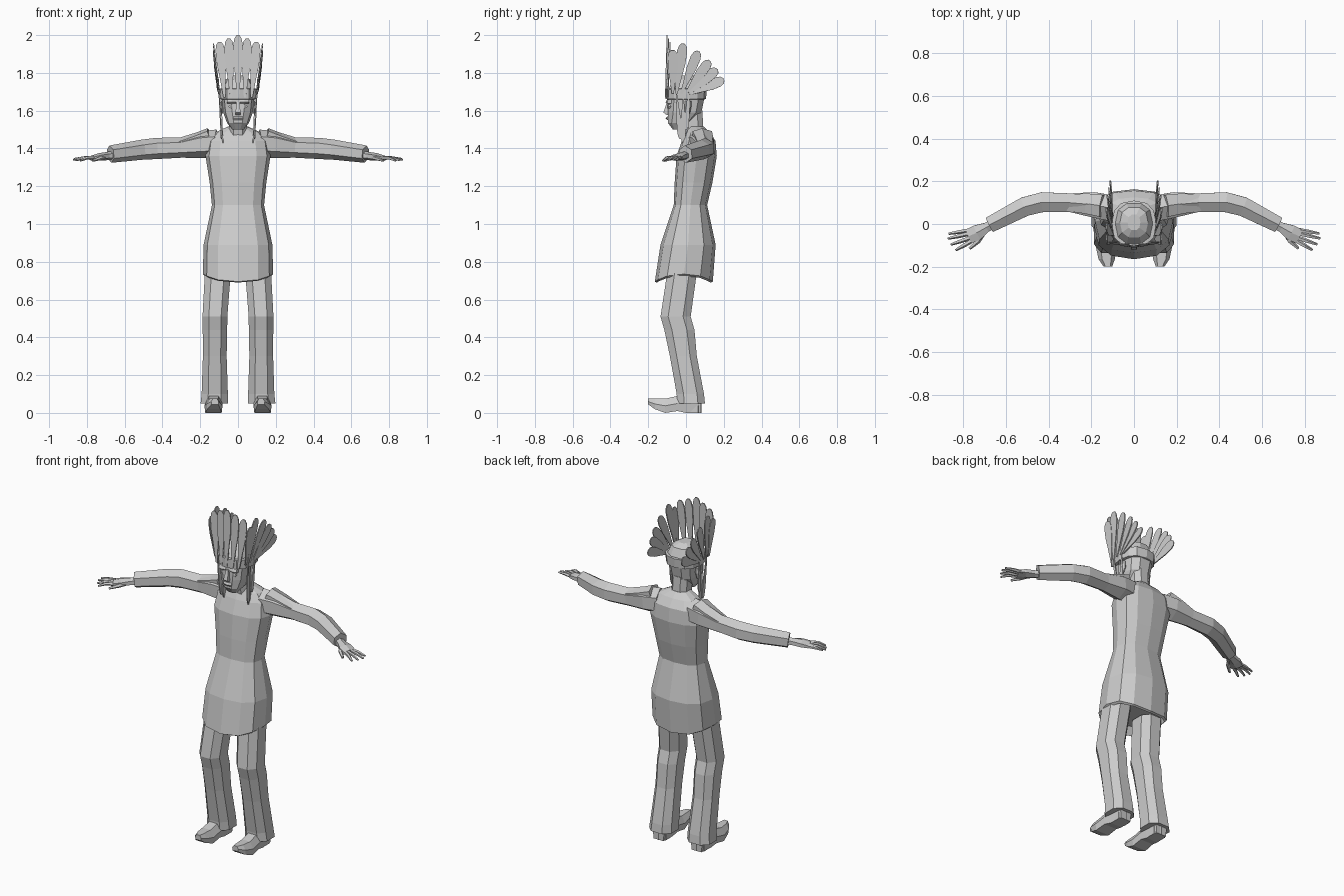
import bpy, bmesh, math
from mathutils import Vector

grey = bpy.data.materials.new("light_grey")
grey.diffuse_color = (0.6, 0.6, 0.6, 1)


def finish(bm, name):
    bmesh.ops.recalc_face_normals(bm, faces=bm.faces)
    me = bpy.data.meshes.new(name)
    bm.to_mesh(me)
    bm.free()
    me.materials.append(grey)
    ob = bpy.data.objects.new(name, me)
    bpy.context.collection.objects.link(ob)
    return ob


def loft(name, rings):
    """Skin a list of equal-length point rings and cap both ends."""
    bm = bmesh.new()
    vs = [[bm.verts.new(p) for p in r] for r in rings]
    n = len(vs[0])
    for a, b in zip(vs, vs[1:]):
        for i in range(n):
            j = (i + 1) % n
            bm.faces.new((a[i], a[j], b[j], b[i]))
    bm.faces.new(vs[0])
    bm.faces.new(vs[-1])
    return finish(bm, name)


def ring(z, x, hw, y0, y1, n=8, turn=0.5, dip=0.0, square=0.8):
    """Rounded horizontal section, optionally dipping at front and back."""
    pts = []
    for i in range(n):
        a = math.tau * (i + turn) / n
        c, s = math.cos(a), math.sin(a)
        px = math.copysign(abs(c) ** square, c) * hw
        py = math.copysign(abs(s) ** square, s) * (y1 - y0) / 2
        pts.append((x + px, (y0 + y1) / 2 + py, z - dip * s * s))
    return pts


def tube(name, stations, n=6):
    """Limb through (x, y, z, half width, half height) stations."""
    rings = []
    for i, s in enumerate(stations):
        a = Vector(stations[max(i - 1, 0)][:3])
        b = Vector(stations[min(i + 1, len(stations) - 1)][:3])
        d = (b - a).normalized()
        side = d.cross(Vector((0, 0, 1))).normalized()
        up = side.cross(d)
        rings.append([Vector(s[:3]) + side * s[3] * math.cos(t) + up * s[4] * math.sin(t)
                      for t in (math.tau * (k + 0.5) / n for k in range(n))])
    return loft(name, rings)


def feather(name, base, tip, normal, w):
    """Thin round-ended blade with a narrow quill."""
    base, tip = Vector(base), Vector(tip)
    d = tip - base
    side = d.cross(Vector(normal)).normalized()
    nrm = side.cross(d).normalized() * 0.003
    prof = [(0, .2), (.3, .55), (.6, .95), (.85, 1), (.95, .75), (1, .3)]
    edge = [base + d * t + side * w * k for t, k in prof]
    edge += [base + d * t - side * w * k for t, k in reversed(prof)]
    return loft(name, [[p - nrm for p in edge], [p + nrm for p in edge]])


# Tunic with a dipped hem and recessed underside
loft("tunic", [ring(z, 0, hw, y0, y1, 12, 0, dip) for z, hw, y0, y1, dip in (
    (.77, .165, -.135, .115, .03), (.725, .175, -.155, .13, .035),
    (.735, .186, -.165, .142, .04), (.89, .182, -.135, .157, 0), (1.10, .138, -.065, .112, 0),
    (1.22, .15, -.06, .14, 0), (1.36, .172, -.05, .163, 0), (1.44, .16, -.022, .156, 0),
    (1.485, .12, .0, .125, 0), (1.515, .055, .01, .095, 0))])

# Neck and head
loft("neck", [ring(z, 0, .052, y0, y1) for z, y0, y1 in ((1.42, 0, .1), (1.6, -.03, .09))])
loft("head", [ring(z, 0, hw, y0, y1, 10, 0) for z, hw, y0, y1 in (
    (1.5, .03, -.07, -.02), (1.535, .058, -.098, .03), (1.59, .078, -.1, .085),
    (1.66, .085, -.098, .1), (1.72, .088, -.095, .1), (1.765, .066, -.065, .08),
    (1.785, .03, -.03, .045))])
loft("nose", [ring(z, 0, hw, y0, -.08, 4, .5) for z, hw, y0 in (
    (1.577, .016, -.105), (1.59, .018, -.125), (1.645, .01, -.105))])
loft("mouth", [ring(z, 0, .028, y0, -.08, 6) for z, y0 in ((1.55, -.1), (1.56, -.108), (1.57, -.1))])

# Headband
loft("headband", [ring(z, 0, hw, y0, y1, 12, 0) for z, hw, y0, y1 in (
    (1.66, .09, -.1, .1), (1.662, .1, -.108, .106), (1.715, .104, -.11, .11), (1.717, .09, -.1, .1))])

# Upright front feathers
for i in range(-2, 3):
    feather("front_feather", (i * .036, -.108 + .006 * abs(i), 1.67),
            (i * .049, -.1 + .008 * abs(i), 2.0 - .018 * abs(i)), (0, 1, 0), .025)

for s in (-1, 1):
    # Side feathers fanning backwards
    for y0, x1, y1, z1 in ((-.07, .128, -.07, 1.92), (-.05, .13, -.015, 1.955),
                           (-.025, .13, .065, 1.915), (0, .125, .125, 1.865),
                           (.015, .118, .165, 1.82), (.03, .11, .2, 1.765)):
        feather("side_feather", (s * .1, y0, 1.69), (s * x1, y1, z1), (s, 0, .1), .027)
    # Hanging strands beside the face
    for x, y, y1, z1 in ((.1, -.05, -.03, 1.45), (.092, -.015, -.015, 1.43), (.1, .015, .0, 1.5)):
        feather("hanging_strand", (s * x, y, 1.69), (s * (x - .012), y1, z1), (s, 0, 0), .013)
    # Ear, brow and eye
    loft("ear", [ring(z, s * .086, hw, y - .016, y + .016, 6) for z, hw, y in (
        (1.585, .006, .005), (1.62, .014, .012), (1.65, .008, .012))])
    loft("brow", [ring(z, s * .035, .026, y0, -.07, 6) for z, y0 in ((1.638, -.1), (1.645, -.108), (1.66, -.1))])
    loft("eye", [ring(z, s * .036, hw, -.098, -.07, 6) for z, hw in ((1.612, .01), (1.622, .017), (1.632, .01))])

    # Sleeve, raised shoulder cap and cuff
    tube("sleeve", [(s * x, y, z, w, h) for x, y, z, w, h in (
        (.11, .075, 1.425, .07, .075), (.19, .09, 1.42, .068, .072), (.3, .1, 1.405, .05, .054),
        (.43, .102, 1.4, .054, .056), (.51, .082, 1.393, .052, .053), (.675, -.003, 1.37, .043, .046))])
    tube("shoulder_cap", [(s * x, y, z, w, h) for x, y, z, w, h in (
        (.15, .085, 1.475, .06, .034), (.22, .095, 1.45, .055, .032), (.31, .1, 1.42, .045, .03))])
    # Hand and fingers
    tube("palm", [(s * x, y, z, w, h) for x, y, z, w, h in (
        (.65, .005, 1.365, .026, .022), (.69, -.015, 1.36, .026, .022),
        (.735, -.04, 1.355, .042, .02), (.775, -.058, 1.348, .04, .014))])
    for x0, y0, x1, y1, z1 in ((.765, -.028, .868, -.045, 1.345), (.772, -.045, .872, -.068, 1.34),
                               (.77, -.066, .858, -.096, 1.337), (.765, -.082, .835, -.122, 1.335)):
        tube("finger", [(s * x0, y0, 1.35, .011, .01),
                        (s * (x0 + x1) / 2, (y0 + y1) / 2, 1.35, .01, .009),
                        (s * x1, y1, z1, .006, .005)], 5)
    tube("thumb", [(s * .7, -.03, 1.355, .014, .012), (s * .73, -.08, 1.348, .012, .011),
                   (s * .77, -.115, 1.335, .007, .006)], 5)

    # Trouser leg
    loft("trouser_leg", [ring(z, s * x, hw, y0, y1) for z, x, hw, y0, y1 in (
        (.05, .125, .078, -.052, .105), (.1, .123, .074, -.054, .1), (.3, .123, .067, -.09, .062),
        (.44, .122, .069, -.12, .05), (.51, .122, .07, -.14, .03), (.74, .107, .073, -.105, .062))])

    # Shoe with an upturned toe
    def section(y, x, w, z0, z1):
        return [(s * (x + w * a), y, z0 + (z1 - z0) * b) for a, b in (
            (-.9, 0), (.9, 0), (1, .5), (.55, 1), (-.55, 1), (-1, .5))]
    loft("shoe", [section(*v) for v in (
        (.08, .125, .036, 0, .09), (.0, .126, .042, 0, .1), (-.045, .128, .046, .01, .09),
        (-.11, .13, .048, .0, .075), (-.165, .128, .038, .02, .075), (-.2, .122, .02, .045, .075))])
    loft("heel", [ring(z, s * .125, .042, .0, .082, 6) for z in (0, .05)])
